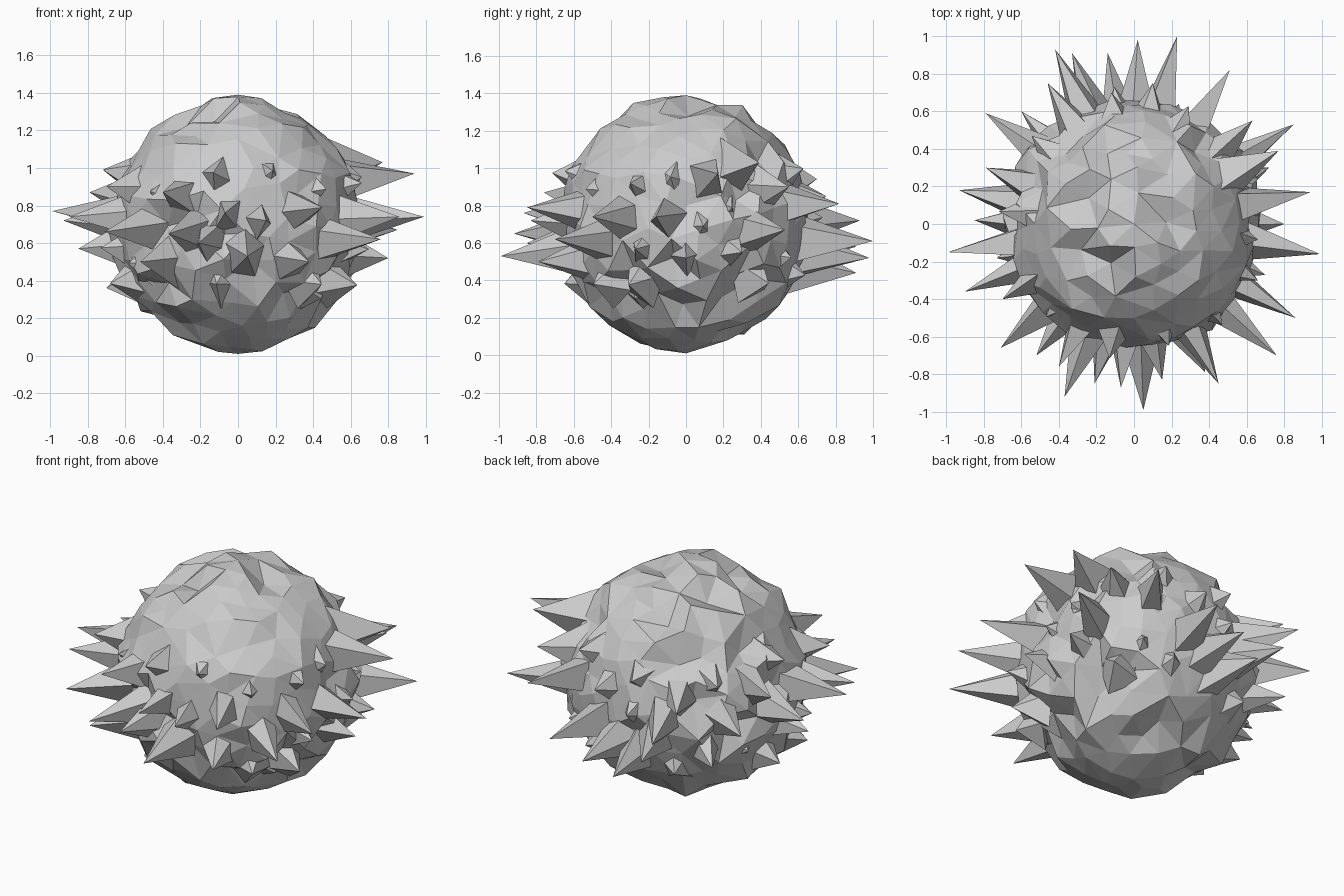
import bpy, bmesh, math, random
from mathutils import Vector

if "Cube" in bpy.data.objects:
    bpy.data.objects.remove(bpy.data.objects["Cube"])

random.seed(5)
CZ = 0.70      # height of the ball's centre
R = 0.665      # mean ball radius

# Long spike tips around the equator (x, y, z)
tips = [(-.42, .93, .72), (-.33, .91, .58), (-.14, .91, .44), (.02, .98, .52),
        (.23, 1.0, .61), (.51, .82, .81), (.63, .55, .9), (.85, .53, .67),
        (.77, .39, 1.03), (.94, .17, .97), (.99, -.16, .74), (.86, -.5, .74),
        (.76, -.7, .62), (.45, -.85, .79), (.38, -.79, .5), (.15, -.83, .72),
        (.05, -.99, .53), (-.07, -.87, .76), (-.21, -.85, .6), (-.37, -.92, .65),
        (-.4, -.76, .87), (-.71, -.66, .66), (-.52, -.7, .5), (-.7, -.4, .9),
        (-.9, -.36, .74), (-.99, -.15, .77), (-.85, .02, .57), (-.93, .18, .72),
        (-.79, .3, .87), (-.79, .59, .74), (-.46, .75, .85), (.8, .0, .52),
        (.72, .3, .55), (-.6, .6, .5), (.66, -.3, .92), (.1, .75, .85)]
tips = [Vector(t) for t in tips]


def add_object(name, bm):
    bmesh.ops.recalc_face_normals(bm, faces=bm.faces[:])
    mesh = bpy.data.meshes.new(name)
    bm.to_mesh(mesh)
    bm.free()
    bpy.context.collection.objects.link(bpy.data.objects.new(name, mesh))


# Rocky ball: irregular points triangulated on a sphere, then pushed in and out
dirs = [Vector((0, 0, 1)), Vector((0, 0, -1))]
for _ in range(6000):
    d = Vector([random.gauss(0, 1) for _ in range(3)]).normalized()
    if all((d - e).length > .17 for e in dirs):
        dirs.append(d)
bm = bmesh.new()
for d in dirs:
    bm.verts.new(d)
bmesh.ops.convex_hull(bm, input=bm.verts[:])
for v in bm.verts:
    d = v.co.copy()
    r = R + random.choice((-.06, -.01, .0, .0, .015, .035)) + random.uniform(-.01, .01)
    if abs(d.z) > .97:
        r = .69
    v.co = d * r
    v.co.z = max(0, min(1.4, v.co.z + CZ))
add_object("rocky_ball", bm)

# Short spikes filling the gaps in the band
for _ in range(1500):
    a = random.uniform(0, 2 * math.pi)
    z = random.uniform(.36, 1.0)
    out = random.uniform(.72, .8) - .25 * abs(z - CZ)
    t = Vector((math.cos(a) * out, math.sin(a) * out, z))
    flat = Vector((t.x, t.y, 0)).normalized() * .75
    if all((flat + Vector((0, 0, z)) - Vector((u.x, u.y, 0)).normalized() * .75
            - Vector((0, 0, u.z))).length > .19 for u in tips):
        tips.append(t)

# Spikes: slim pyramids, taller than wide, sunk into the ball
bm = bmesh.new()
for t in tips:
    out = Vector((t.x, t.y, 0)).normalized()
    side = Vector((-out.y, out.x, 0))
    root = out * .50 + Vector((0, 0, CZ + (t.z - CZ) * .85))
    n = random.choice((4, 5, 5))
    turn = random.uniform(0, 6)
    ring = []
    for k in range(n):
        a = turn + 2 * math.pi * k / n
        s = random.uniform(.85, 1.2)
        ring.append(bm.verts.new(root + side * (.125 * s * math.cos(a))
                                 + Vector((0, 0, .165 * s * math.sin(a)))))
    apex = bm.verts.new(t)
    for k in range(n):
        bm.faces.new((ring[k], ring[(k + 1) % n], apex))
    bm.faces.new(ring[::-1])
add_object("spikes", bm)
